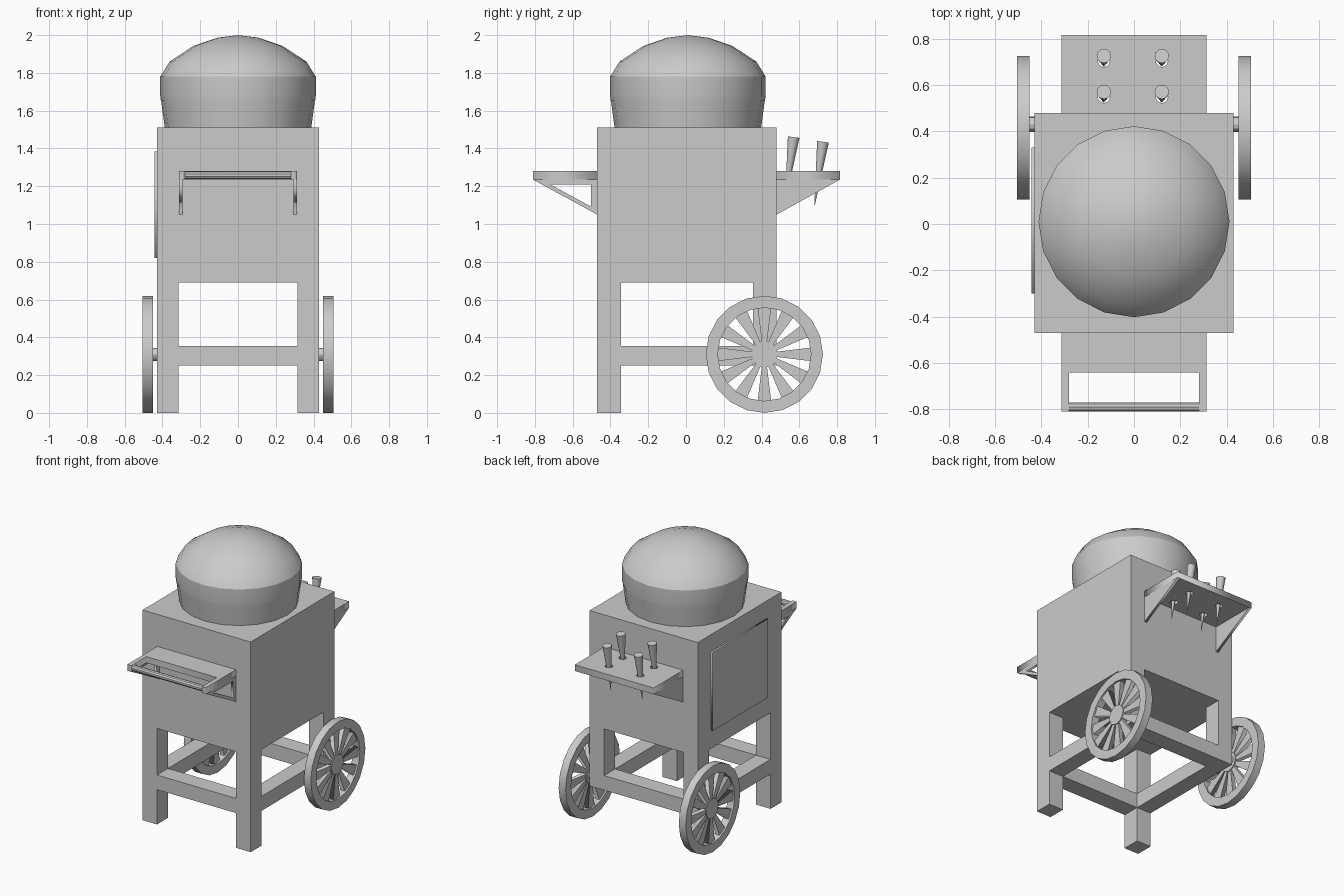
import bpy, bmesh, math
from mathutils import Matrix, Vector
from itertools import product

if "Cube" in bpy.data.objects:
    bpy.data.objects.remove(bpy.data.objects["Cube"])

AXES = {'X': Matrix(((0, 0, 1), (1, 0, 0), (0, 1, 0))), 'Z': Matrix.Identity(3)}


def finish(name, bm):
    bmesh.ops.remove_doubles(bm, verts=bm.verts, dist=1e-4)
    bmesh.ops.recalc_face_normals(bm, faces=bm.faces)
    me = bpy.data.meshes.new(name)
    bm.to_mesh(me)
    bm.free()
    ob = bpy.data.objects.new(name, me)
    bpy.context.collection.objects.link(ob)
    return ob


def plate(name, loops, a, b, axis='Z'):
    """Outline with optional holes, extruded from a to b along an axis."""
    cu = bpy.data.curves.new(name, 'CURVE')
    cu.dimensions, cu.fill_mode = '2D', 'BOTH'
    cu.extrude = abs(b - a) / 2
    for pts in loops:
        sp = cu.splines.new('POLY')
        sp.points.add(len(pts) - 1)
        for p, (u, v) in zip(sp.points, pts):
            p.co = (u, v, 0, 1)
        sp.use_cyclic_u = True
    tmp = bpy.data.objects.new(name + "_outline", cu)
    bpy.context.collection.objects.link(tmp)
    dg = bpy.context.evaluated_depsgraph_get()
    me = bpy.data.meshes.new_from_object(tmp.evaluated_get(dg))
    bm = bmesh.new()
    bm.from_mesh(me)
    bpy.data.objects.remove(tmp)
    bpy.data.curves.remove(cu)
    bpy.data.meshes.remove(me)
    m = AXES[axis]
    bm.transform(Matrix.Translation(m @ Vector((0, 0, (a + b) / 2))) @ m.to_4x4())
    return finish(name, bm)


def rect(u0, u1, v0, v1):
    return [(u0, v0), (u1, v0), (u1, v1), (u0, v1)]


def circle(cu, cv, r, n):
    return [(cu + r * math.cos(i * math.tau / n), cv + r * math.sin(i * math.tau / n)) for i in range(n)]


def cone(name, p0, p1, r0, r1, n):
    p0, p1 = Vector(p0), Vector(p1)
    d = p1 - p0
    bm = bmesh.new()
    bmesh.ops.create_cone(bm, cap_ends=True, segments=n, radius1=r0, radius2=r1, depth=d.length)
    bm.transform(Matrix.Translation((p0 + p1) / 2) @ d.to_track_quat('Z', 'Y').to_matrix().to_4x4())
    return smooth(finish(name, bm))


def lathe(name, profile, n, centre):
    bm = bmesh.new()
    vs = [bm.verts.new((r, 0, z)) for r, z in profile]
    es = [bm.edges.new(e) for e in zip(vs, vs[1:])]
    bmesh.ops.spin(bm, geom=vs + es, cent=(0, 0, 0), axis=(0, 0, 1), angle=math.tau, steps=n)
    bm.transform(Matrix.Translation(centre) @ Matrix.Rotation(math.pi / 2, 4, 'Z'))
    return smooth(finish(name, bm))


def smooth(ob, angle=30):
    bpy.ops.object.select_all(action='DESELECT')
    ob.select_set(True)
    bpy.context.view_layer.objects.active = ob
    bpy.ops.object.shade_smooth_by_angle(angle=math.radians(angle))
    return ob


# Cabinet, legs and rails: one solid from a coarse cell grid (back legs stop at the rails)
G = [(-.43, -.315, .315, .43), (-.47, -.345, .355, .48), (0, .25, .355, .69, 1.51)]


def filled(i, j, k):
    if not (0 <= i < 3 and 0 <= j < 3 and 0 <= k < 4):
        return False
    return [i != 1 and j == 0, i != 1 or j != 1, i != 1 and j != 1, True][k]


bm = bmesh.new()
for c in product(range(3), range(3), range(4)):
    if not filled(*c):
        continue
    for ax, s in product(range(3), (0, 1)):
        nb = list(c)
        nb[ax] += 2 * s - 1
        if filled(*nb):
            continue
        quad = []
        for du, dv in ((0, 0), (1, 0), (1, 1), (0, 1)):
            idx = list(c)
            idx[ax] += s
            idx[(ax + 1) % 3] += du
            idx[(ax + 2) % 3] += dv
            quad.append(bm.verts.new([G[t][idx[t]] for t in range(3)]))
        bm.faces.new(quad if s else quad[::-1])
bmesh.ops.remove_doubles(bm, verts=bm.verts, dist=1e-4)
bmesh.ops.dissolve_limit(bm, angle_limit=.01, verts=bm.verts, edges=bm.edges)
finish("cabinet_frame", bm)

# Door panel on the left side
plate("door_panel", [rect(-.30, .33, .82, 1.385)], -.442, -.43, 'X')

# Pot and domed lid
lathe("pot", [(0, 1.51), (.388, 1.51), (.408, 1.66)], 20, (0, .01, 0))
lathe("lid", [(.408, 1.65), (.412, 1.68), (.412, 1.78), (.362, 1.86), (.235, 1.943),
              (.11, 1.986), (0, 2.0)], 20, (0, .01, 0))

# Push handle with open triangular brackets
plate("handle_shelf", [[(-.313, -.47), (-.313, -.81), (-.28, -.81), (-.28, -.64),
                        (.28, -.64), (.28, -.81), (.313, -.81), (.313, -.47)]], 1.235, 1.28)
cone("handle_bar", (-.285, -.79, 1.258), (.285, -.79, 1.258), .021, .021, 10)

# Back shelf with holes for the cones
spots = [(x, y) for x in (-.13, .12) for y in ((.57, 1.46), (.725, 1.435))]
plate("back_shelf", [rect(-.313, .313, .48, .815)] +
      [circle(x, y - .022, .026, 12) for x, (y, z) in spots], 1.235, 1.28)
for x, (y, z) in spots:
    cone("serving_cone", (x, y - .045, z - .34), (x, y, z), .001, .031, 12)

for s, side in ((-1, "left"), (1, "right")):
    plate(side + "_handle_bracket", [[(-.47, 1.235), (-.81, 1.235), (-.47, 1.05)],
                                     [(-.503, 1.21), (-.72, 1.21), (-.503, 1.092)]],
          s * .313, s * .295, 'X')
    plate(side + "_shelf_bracket", [[(.48, 1.235), (.815, 1.235), (.48, 1.05)]],
          s * .313, s * .295, 'X')

    # Wheel: rim, hub and wedge spokes, stub axle
    cy, cz = .415, .31
    smooth(plate(side + "_wheel_rim", [circle(cy, cz, .31, 20), circle(cy, cz, .247, 20)],
                 s * .45, s * .505, 'X'))
    star = []
    for i in range(12):
        a = i * math.tau / 12
        for r, w in ((.068, -.014), (.249, -.036), (.249, .036), (.068, .014)):
            star.append((cy + r * math.cos(a) - w * math.sin(a), cz + r * math.sin(a) + w * math.cos(a)))
    plate(side + "_wheel_spokes", [star], s * .462, s * .493, 'X')
    plate(side + "_wheel_hub", [circle(cy, cz, .07, 12)], s * .455, s * .5, 'X')
    cone(side + "_axle", (s * .40, .43, cz), (s * .46, .43, cz), .034, .034, 12)
